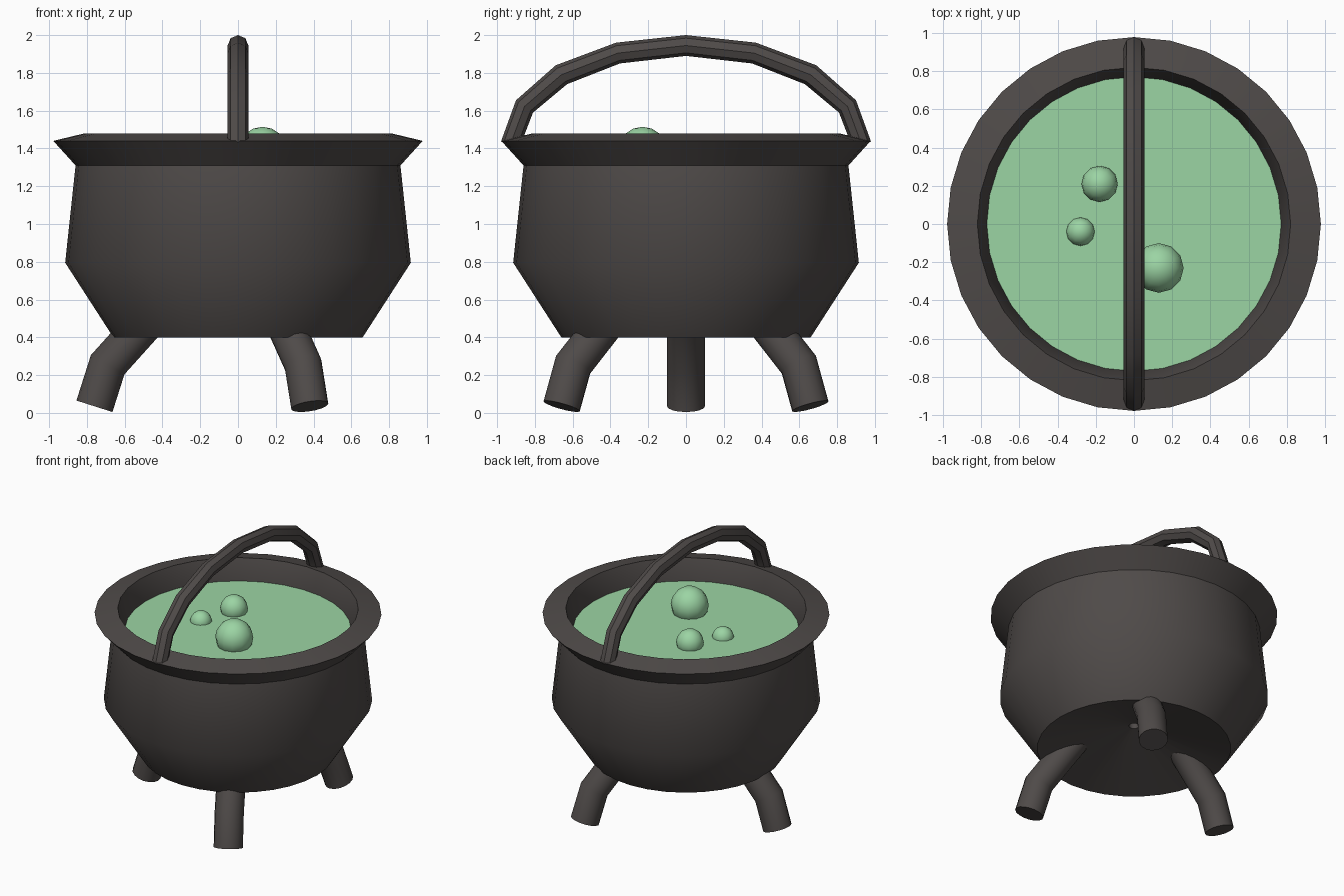
import bpy
import bmesh
from math import cos, sin, pi, radians
from mathutils import Vector

cube = bpy.data.objects.get("Cube")
if cube:
    bpy.data.objects.remove(cube, do_unlink=True)


def make_material(name, rgb):
    mat = bpy.data.materials.new(name)
    mat.use_nodes = True
    color = (*rgb, 1)
    mat.diffuse_color = color
    mat.node_tree.nodes["Principled BSDF"].inputs["Base Color"].default_value = color
    return mat


iron = make_material("dark iron", (0.078, 0.069, 0.066))
brew = make_material("green brew", (0.33, 0.66, 0.37))


def finish(name, bm, mat, smooth_angle=42):
    bmesh.ops.recalc_face_normals(bm, faces=bm.faces)
    mesh = bpy.data.meshes.new(name)
    bm.to_mesh(mesh)
    bm.free()
    mesh.materials.append(mat)
    obj = bpy.data.objects.new(name, mesh)
    bpy.context.collection.objects.link(obj)
    bpy.ops.object.select_all(action="DESELECT")
    obj.select_set(True)
    bpy.context.view_layer.objects.active = obj
    bpy.ops.object.shade_smooth_by_angle(angle=radians(smooth_angle))
    return obj


def skin(bm, rings, closed=False):
    """Bridge a list of equally long rings of points; cap the ends if open."""
    loops = [[bm.verts.new(p) for p in ring] for ring in rings]
    pairs = list(zip(loops, loops[1:]))
    if closed:
        pairs.append((loops[-1], loops[0]))
    else:
        bm.faces.new(loops[0])
        bm.faces.new(loops[-1])
    n = len(loops[0])
    for a, b in pairs:
        for i in range(n):
            j = (i + 1) % n
            bm.faces.new((a[i], a[j], b[j], b[i]))


def ring(center, u, v, sides):
    return [center + u * cos(2 * pi * i / sides) + v * sin(2 * pi * i / sides)
            for i in range(sides)]


X, Y, Z = Vector((1, 0, 0)), Vector((0, 1, 0)), Vector((0, 0, 1))

# Pot: closed wall profile (radius, height), with a hollowed underside
profile = [(0.035, 0.575), (0.66, 0.4), (0.915, 0.795), (0.86, 1.31),
           (0.978, 1.44), (0.82, 1.478), (0.77, 1.325), (0.8, 0.82),
           (0.6, 0.54), (0.035, 0.63)]
bm = bmesh.new()
skin(bm, [ring(Z * h, X * r, Y * r, 32) for r, h in profile], closed=True)
finish("pot", bm, iron)

# Liquid surface
bm = bmesh.new()
bmesh.ops.create_circle(bm, cap_ends=True, segments=32, radius=0.772)
bmesh.ops.translate(bm, verts=bm.verts, vec=Z * 1.326)
finish("liquid", bm, brew)

# Bubbles: position and radius
bubbles = [(0.13, -0.23, 1.385, 0.13), (-0.18, 0.21, 1.353, 0.095),
           (-0.28, -0.04, 1.324, 0.075)]
for i, (x, y, z, r) in enumerate(bubbles):
    bm = bmesh.new()
    bmesh.ops.create_uvsphere(bm, u_segments=12, v_segments=8, radius=r)
    bmesh.ops.translate(bm, verts=bm.verts, vec=(x, y, z))
    finish(f"bubble_{i + 1}", bm, brew, 60)

# Handle: outer and inner edge of the half arch, mirrored to the back
half = [((-0.98, 1.435), (-0.86, 1.46)), ((-0.9, 1.655), (-0.81, 1.59)),
        ((-0.69, 1.84), (-0.63, 1.74)), ((-0.37, 1.96), (-0.35, 1.85))]
arch = half + [((0, 2.0), (0, 1.89))]
arch += [((-o[0], o[1]), (-n[0], n[1])) for o, n in reversed(half)]
rings = []
for o, n in arch:
    outer, inner = Vector((0, *o)), Vector((0, *n))
    rings.append(ring((outer + inner) / 2, X * 0.055, (outer - inner) / 2, 8))
bm = bmesh.new()
skin(bm, rings)
finish("handle", bm, iron, 30)

# Legs: bent round tubes, evenly spaced around the pot
path = [(0.76, 0.035), (0.69, 0.255), (0.42, 0.555)]
for name, angle in (("right_leg", 180), ("front_left_leg", -60), ("back_left_leg", 60)):
    a = radians(angle)
    out = X * cos(a) + Y * sin(a)
    side = Z.cross(out)
    pts = [out * r + Z * h for r, h in path]
    d1, d2 = (pts[1] - pts[0]).normalized(), (pts[2] - pts[1]).normalized()
    rings = []
    for p, t in zip(pts, (d1, (d1 + d2).normalized(), d2)):
        rings.append(ring(p, side * 0.1, side.cross(t) * (0.1 / t.dot(d1) if t != d2 else 0.1), 16))
    bm = bmesh.new()
    skin(bm, rings)
    finish(name, bm, iron)
